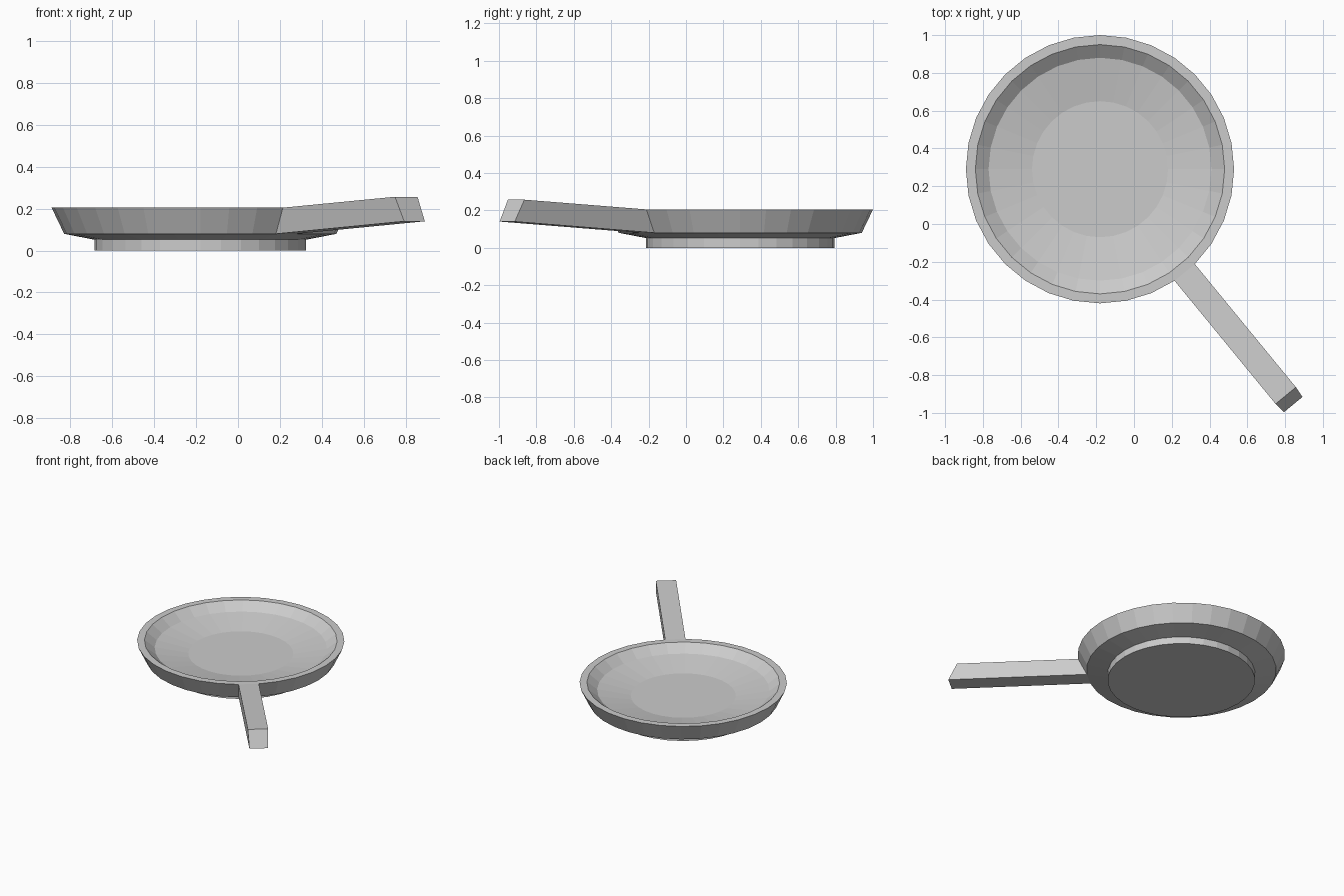
import bpy, bmesh, math
from mathutils import Vector

if "Cube" in bpy.data.objects:
    bpy.data.objects.remove(bpy.data.objects["Cube"])

SIDES = 32
CENTRE = Vector((-0.18, 0.29, 0))
# (radius, height) from the underside, over the rim, to the inner floor
PROFILE = [(0.505, 0), (0.505, 0.052), (0.65, 0.08), (0.71, 0.205),
           (0.66, 0.205), (0.59, 0.15), (0.36, 0.108)]

bm = bmesh.new()

# Pan body: lathed rings, capped at the foot and the floor
rings = []
for r, z in PROFILE:
    rings.append([bm.verts.new(CENTRE + Vector((
        r * math.cos(math.tau * i / SIDES), r * math.sin(math.tau * i / SIDES), z)))
        for i in range(SIDES)])
wall_faces = []
for level, (a, b) in enumerate(zip(rings, rings[1:])):
    for i in range(SIDES):
        j = (i + 1) % SIDES
        face = bm.faces.new((a[i], a[j], b[j], b[i]))
        if level == 2:
            wall_faces.append(face)
bm.faces.new(rings[0][::-1])
bm.faces.new(rings[-1])

# Handle: one outer wall facet extruded outward and tilted up
angle = math.radians(-50.625)
out = Vector((math.cos(angle), math.sin(angle), 0))
side = Vector((-out.y, out.x, 0))
root = max(wall_faces, key=lambda f: (f.calc_center_median() - CENTRE).dot(out))
result = bmesh.ops.extrude_face_region(bm, geom=[root])
for v in [g for g in result["geom"] if isinstance(g, bmesh.types.BMVert)]:
    across = (v.co - CENTRE).dot(side)
    reach, height = (1.55, 0.257) if v.co.z > 0.15 else (1.612, 0.14)
    v.co = CENTRE + out * reach + side * across + Vector((0, 0, height))
if root.is_valid:
    bmesh.ops.delete(bm, geom=[root], context="FACES_ONLY")

bmesh.ops.recalc_face_normals(bm, faces=bm.faces[:])
mesh = bpy.data.meshes.new("frying_pan")
bm.to_mesh(mesh)
bm.free()
pan = bpy.data.objects.new("frying_pan", mesh)
bpy.context.collection.objects.link(pan)
